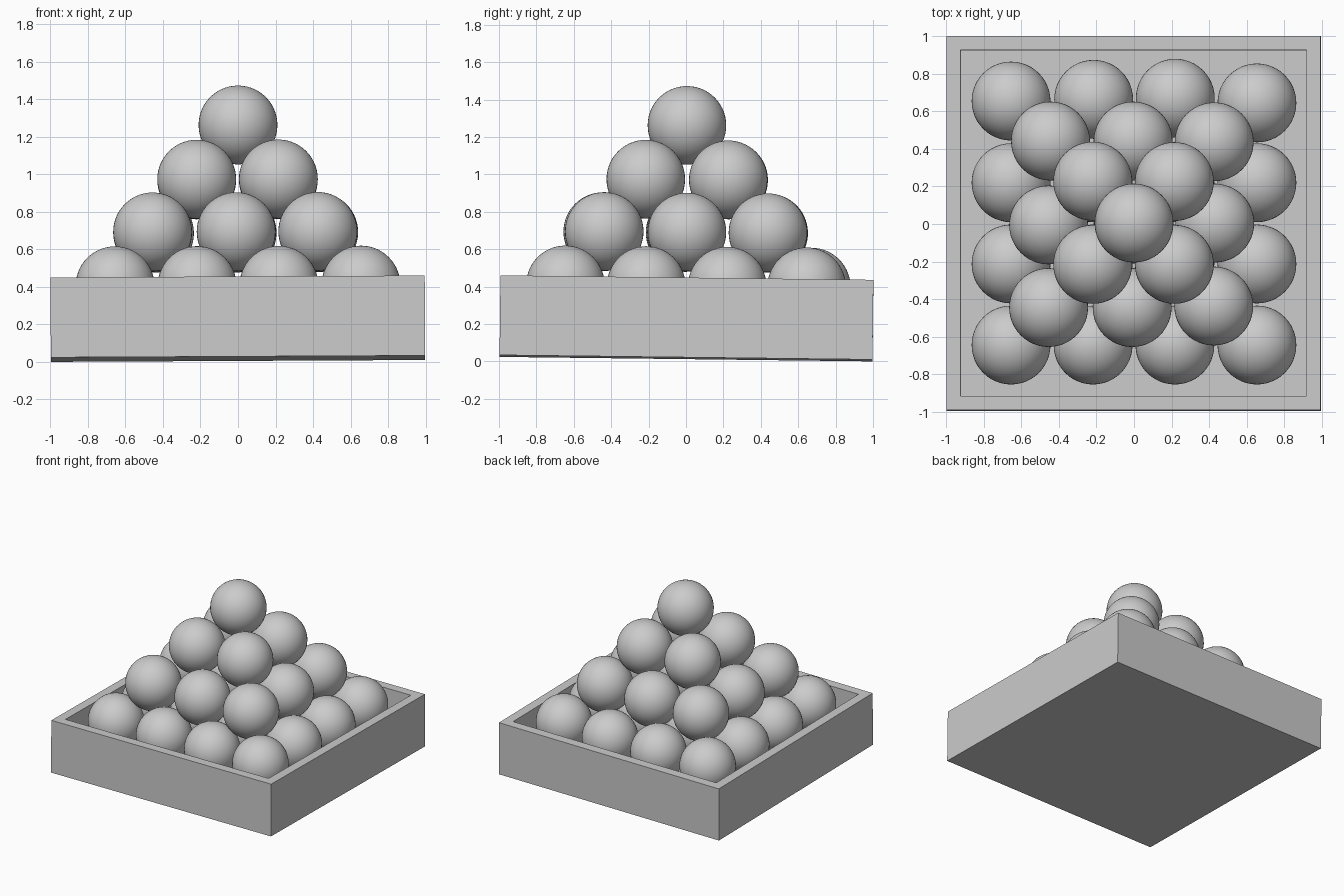
import bpy, bmesh
from mathutils import Matrix, Euler, Vector

if "Cube" in bpy.data.objects:
    bpy.data.objects.remove(bpy.data.objects["Cube"])

TILT = Euler((-0.012, -0.005, 0)).to_matrix()
R = 0.21
HALF, HEIGHT, WALL, FLOOR = 0.997, 0.426, 0.107, 0.175


def add_object(name, bm):
    mesh = bpy.data.meshes.new(name)
    bm.to_mesh(mesh)
    bm.free()
    obj = bpy.data.objects.new(name, mesh)
    bpy.context.collection.objects.link(obj)
    return obj


# open square tray, standing very slightly tilted
bm = bmesh.new()
bmesh.ops.create_cube(bm, size=1, matrix=Matrix.Translation((0, 0, HEIGHT / 2))
                      @ Matrix.Diagonal((2 * HALF, 2 * HALF, HEIGHT, 1)))
top = max(bm.faces, key=lambda f: f.calc_center_median().z)
bmesh.ops.inset_region(bm, faces=[top], thickness=WALL)
well = bmesh.ops.extrude_face_region(bm, geom=[top])["geom"]
bmesh.ops.translate(bm, vec=(0, 0, FLOOR - HEIGHT),
                    verts=[v for v in well if isinstance(v, bmesh.types.BMVert)])
if top.is_valid:
    bmesh.ops.delete(bm, geom=[top], context='FACES_ONLY')
bmesh.ops.recalc_face_normals(bm, faces=bm.faces)
bmesh.ops.rotate(bm, verts=bm.verts, cent=(0, 0, 0), matrix=TILT)
lowest = min(v.co.z for v in bm.verts)
bmesh.ops.translate(bm, verts=bm.verts, vec=(0, 0, -lowest))
add_object("tray", bm)

# one shared smooth ball mesh
ball = bmesh.new()
bmesh.ops.create_uvsphere(ball, u_segments=48, v_segments=28, radius=R)
for f in ball.faces:
    f.smooth = True
ball_mesh = bpy.data.meshes.new("ball")
ball.to_mesh(ball_mesh)
ball.free()

# square layers of balls: height, then ball centres, slightly uneven
steps = (-0.655, -0.218, 0.218, 0.655)
bottom = [(x, y) for x in steps for y in (-0.645, -0.213, 0.22)]
bottom += [(-0.655, 0.655), (-0.215, 0.664), (0.22, 0.67), (0.655, 0.645)]
second = [(-0.455, -0.445), (-0.01, -0.445), (0.425, -0.437),
          (-0.455, -0.005), (-0.005, 0.0), (0.43, 0.005),
          (-0.445, 0.442), (-0.005, 0.442), (0.427, 0.438)]
third = [(-0.22, -0.215), (0.215, -0.215), (-0.22, 0.228), (0.215, 0.226)]
layers = [("bottom", 0.402, bottom), ("second", 0.69, second),
          ("third", 0.972, third), ("top", 1.262, [(0.0, 0.005)])]
for name, z, centres in layers:
    for i, (x, y) in enumerate(centres):
        obj = bpy.data.objects.new(f"{name}_ball_{i + 1}", ball_mesh)
        slope = 0.003 * x - 0.008 * y
        obj.location = Vector((x, y, z + slope))
        bpy.context.collection.objects.link(obj)
